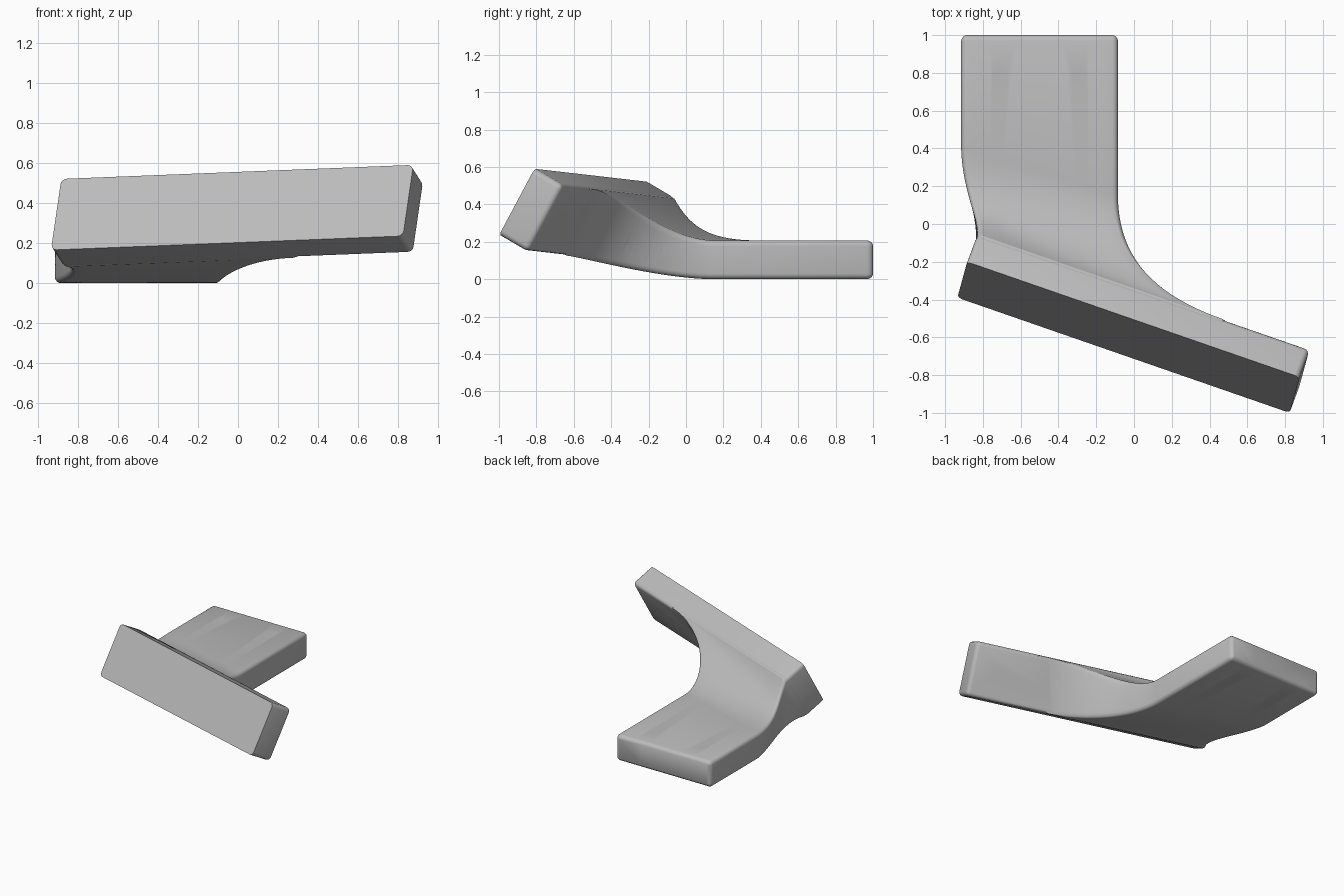
import bpy, bmesh, math
from mathutils import Vector

cube = bpy.data.objects.get("Cube")
if cube:
    bpy.data.objects.remove(cube, do_unlink=True)

# Single grey material
grey = bpy.data.materials.new("plain grey")
grey.use_nodes = True
grey.diffuse_color = (0.5, 0.5, 0.5, 1)
grey.node_tree.nodes["Principled BSDF"].inputs["Base Color"].default_value = (0.5, 0.5, 0.5, 1)

# Tilted frame of the mounting bar: u along, v up the face, w through the thickness
ORIGIN = Vector((-0.935, -0.39, 0.165))
U = Vector((1.76, -0.61, 0.07)).normalized()
V = Vector((0.05, 0.19, 0.355))
V = (V - U * V.dot(U)).normalized()
W = V.cross(U).normalized()
LENGTH, HEIGHT, THICK = 1.864, 0.406, 0.185


def bar_point(t, h, d):
    return ORIGIN + U * t + V * h + W * d


def finish(name, bm):
    bmesh.ops.recalc_face_normals(bm, faces=bm.faces)
    mesh = bpy.data.meshes.new(name)
    bm.to_mesh(mesh)
    bm.free()
    mesh.materials.append(grey)
    obj = bpy.data.objects.new(name, mesh)
    bpy.context.collection.objects.link(obj)
    return obj


def make_bar():
    """Block with a sharp front rim and rounded ends and back rim."""
    bm = bmesh.new()
    front, back = [[bm.verts.new(bar_point(t, h, d)) for t, h in
                    ((0, 0), (LENGTH, 0), (LENGTH, HEIGHT), (0, HEIGHT))]
                   for d in (0, THICK)]
    bm.faces.new(front)
    bm.faces.new(back)
    for i in range(4):
        j = (i + 1) % 4
        bm.faces.new((front[i], front[j], back[j], back[i]))
    rim = set(front)
    edges = [e for e in bm.edges if not (e.verts[0] in rim and e.verts[1] in rim)]
    bmesh.ops.recalc_face_normals(bm, faces=bm.faces)
    bmesh.ops.bevel(bm, geom=edges, offset=0.03, segments=4, profile=0.5, affect='EDGES')
    return finish("mounting_bar", bm)


def rounded_section(corners, radius=0.03, inset=0.0):
    """Rounded loop mapped onto a quad: bottom left, bottom right, top right, top left."""
    a, b, c, d = corners
    width = ((b - a).length + (c - d).length) / 2
    height = ((d - a).length + (c - b).length) / 2
    loop = []
    for k, (sx, sy) in enumerate(((1, 1), (-1, 1), (-1, -1), (1, -1))):
        cx = radius if sx > 0 else width - radius
        cy = radius if sy > 0 else height - radius
        for i in range(6):
            ang = math.pi + k * math.pi / 2 + i / 5 * math.pi / 2
            p = (cx + (radius - inset) * math.cos(ang)) / width
            q = (cy + (radius - inset) * math.sin(ang)) / height
            loop.append(a.lerp(b, p).lerp(d.lerp(c, p), q))
        # extra points along the long sides keep the twisted surface smooth
        if k in (0, 2):
            for i in range(1, 12):
                f = i / 12 if k == 0 else 1 - i / 12
                p = (radius + f * (width - 2 * radius)) / width
                q = inset / height if k == 0 else 1 - inset / height
                loop.append(a.lerp(b, p).lerp(d.lerp(c, p), q))
    return loop


def bezier(p, s):
    r = 1 - s
    return p[0] * r**3 + p[1] * 3 * r * r * s + p[2] * 3 * r * s * s + p[3] * s**3


def make_arm():
    """Flat plate that sweeps up and flares into the back of the bar."""
    x0, x1, top, deep = -0.915, -0.085, 0.207, THICK - 0.004
    end = [bar_point(0.003, 0.003, deep), bar_point(1.25, 0.003, deep),
           bar_point(1.40, HEIGHT - 0.003, deep), bar_point(0.003, HEIGHT - 0.003, deep)]
    rails = [
        [Vector((x0, 0.4, 0)), Vector((-0.89, 0.2, 0)), Vector((-0.77, -0.1, 0.06)), end[0]],
        [Vector((x1, 0.15, 0)), Vector((x1, -0.15, 0)), end[1] - U * 0.3, end[1]],
        [Vector((x1, 0.15, top)), Vector((x1, -0.12, top)), end[2] - U * 0.45, end[2]],
        [Vector((x0, 0.4, top)), Vector((-0.91, 0.15, top)), Vector((-0.82, 0.04, 0.26)), end[3]],
    ]
    sections = []
    for y, inset in ((1.0, 0.025), (0.993, 0.012), (0.982, 0.004), (0.97, 0)):
        quad = [Vector((x, y, z)) for x, z in ((x0, 0), (x1, 0), (x1, top), (x0, top))]
        sections.append(rounded_section(quad, inset=inset))
    steps = 28
    for i in range(steps + 1):
        sections.append(rounded_section([bezier(r, i / steps) for r in rails]))
    sections.append(rounded_section([p - W * 0.1 for p in end]))

    bm = bmesh.new()
    rings = [[bm.verts.new(p) for p in sec] for sec in sections]
    n = len(rings[0])
    for r0, r1 in zip(rings, rings[1:]):
        for i in range(n):
            j = (i + 1) % n
            bm.faces.new((r0[i], r0[j], r1[j], r1[i]))
    bm.faces.new(rings[0])
    bm.faces.new(rings[-1])
    return finish("plate_arm", bm)


def make_cutter(start, finish_at, radius):
    axis = finish_at - start
    bm = bmesh.new()
    bmesh.ops.create_cone(bm, cap_ends=True, segments=32, radius1=radius,
                          radius2=radius, depth=axis.length)
    rot = axis.to_track_quat('Z', 'Y')
    for v in bm.verts:
        v.co = rot @ v.co + (start + finish_at) / 2
    obj = finish("hole_cutter", bm)
    obj.hide_render = True
    return obj


def boolean(target, other, operation):
    mod = target.modifiers.new("join", 'BOOLEAN')
    mod.operation, mod.solver, mod.object = operation, 'EXACT', other
    bpy.context.view_layer.objects.active = target
    bpy.ops.object.modifier_apply(modifier=mod.name)
    bpy.data.objects.remove(other, do_unlink=True)


bracket = make_bar()
boolean(bracket, make_arm(), 'UNION')
bracket.name = "angled_bracket"

# Plate screw holes
for x in (-0.71, -0.29):
    boolean(bracket, make_cutter(Vector((x, 0.797, -0.1)), Vector((x, 0.797, 0.4)), 0.042), 'DIFFERENCE')

# Bar screw holes, the first two with counterbores at the back
for t, bore in ((0.825, 0.42), (1.243, 0.25), (1.66, 0)):
    mid = HEIGHT / 2
    boolean(bracket, make_cutter(bar_point(t, mid, -0.1), bar_point(t, mid, 0.3), 0.04), 'DIFFERENCE')
    if bore:
        boolean(bracket, make_cutter(bar_point(t, mid, THICK - 0.008),
                                     bar_point(t, mid, THICK + bore), 0.072), 'DIFFERENCE')

# Smooth shading with sharp creases
bpy.ops.object.select_all(action='DESELECT')
bracket.select_set(True)
bpy.context.view_layer.objects.active = bracket
bpy.ops.object.shade_smooth_by_angle(angle=math.radians(30))
